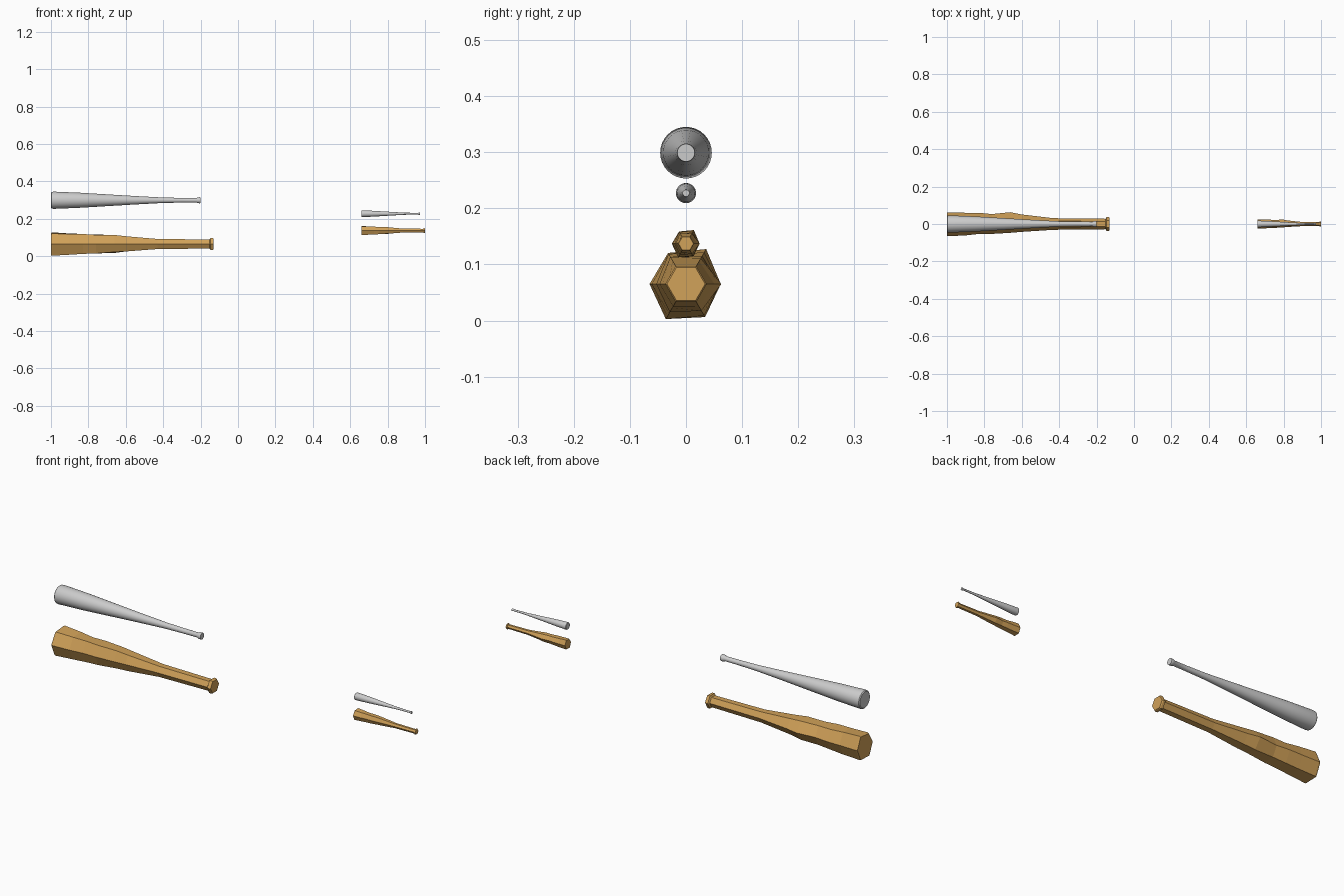
import bpy, bmesh
from math import cos, sin, pi

if "Cube" in bpy.data.objects:
    bpy.data.objects.remove(bpy.data.objects["Cube"])

wood = bpy.data.materials.new("wood")
wood.diffuse_color = (0.64, 0.36, 0.10, 1)
wood.use_nodes = True
wood.node_tree.nodes["Principled BSDF"].inputs["Base Color"].default_value = wood.diffuse_color


def loft(name, rings, origin, scale, mat=None, smooth=False):
    """Skin rings (x, [radius per corner]) along +x, closing both ends."""
    bm = bmesh.new()
    loops = []
    for x, radii in rings:
        n = len(radii)
        loops.append([bm.verts.new((x * scale,
                                    r * scale * cos(2 * pi * i / n),
                                    r * scale * sin(2 * pi * i / n)))
                      for i, r in enumerate(radii)])
    for a, b in zip(loops, loops[1:]):
        for i in range(n):
            j = (i + 1) % n
            bm.faces.new((a[i], a[j], b[j], b[i]))
    bm.faces.new(loops[0])
    bm.faces.new(loops[-1])
    bmesh.ops.recalc_face_normals(bm, faces=bm.faces)
    me = bpy.data.meshes.new(name)
    bm.to_mesh(me)
    bm.free()
    ob = bpy.data.objects.new(name, me)
    ob.location = origin
    bpy.context.collection.objects.link(ob)
    if mat:
        me.materials.append(mat)
    if smooth:
        bpy.ops.object.select_all(action='DESELECT')
        ob.select_set(True)
        bpy.context.view_layer.objects.active = ob
        bpy.ops.object.shade_smooth_by_angle(angle=0.6)
    return ob


# Round bat: barrel end, taper, handle, knob
round_profile = [(0, .040), (.004, .0445), (.015, .046), (.15, .0405), (.30, .0315),
                 (.45, .0225), (.60, .0145), (.70, .0125), (.778, .012),
                 (.784, .0155), (.796, .0165), (.80, .0155)]
round_rings = [(x, [r] * 32) for x, r in round_profile]

# Carved hexagonal bat: uneven barrel, then regular handle and knob
hex_rings = [
    (0,   [.060, .068, .060, .063, .071, .067]),
    (.008, [.062, .072, .064, .065, .072, .068]),
    (.10, [.060, .065, .062, .061, .066, .065]),
    (.17, [.060, .057, .062, .053, .061, .060]),
    (.24, [.053, .058, .056, .053, .058, .055]),
    (.34, [.063, .053, .056, .047, .049, .055]),
    (.40, [.051, .047, .048, .042, .046, .046]),
    (.57, [.031] * 6), (.848, [.028] * 6),
    (.853, [.037] * 6), (.865, [.037] * 6), (.87, [.034] * 6)]

# Full-size pair and small pair
for size, x0, s, z_round, z_hex in (("large", -1.0, 1.0, .299, .065),
                                    ("small", .66, .39, .227, .137)):
    loft(size + "_round_bat", round_rings, (x0, 0, z_round), s, smooth=True)
    loft(size + "_carved_bat", hex_rings, (x0, 0, z_hex), s, wood)
